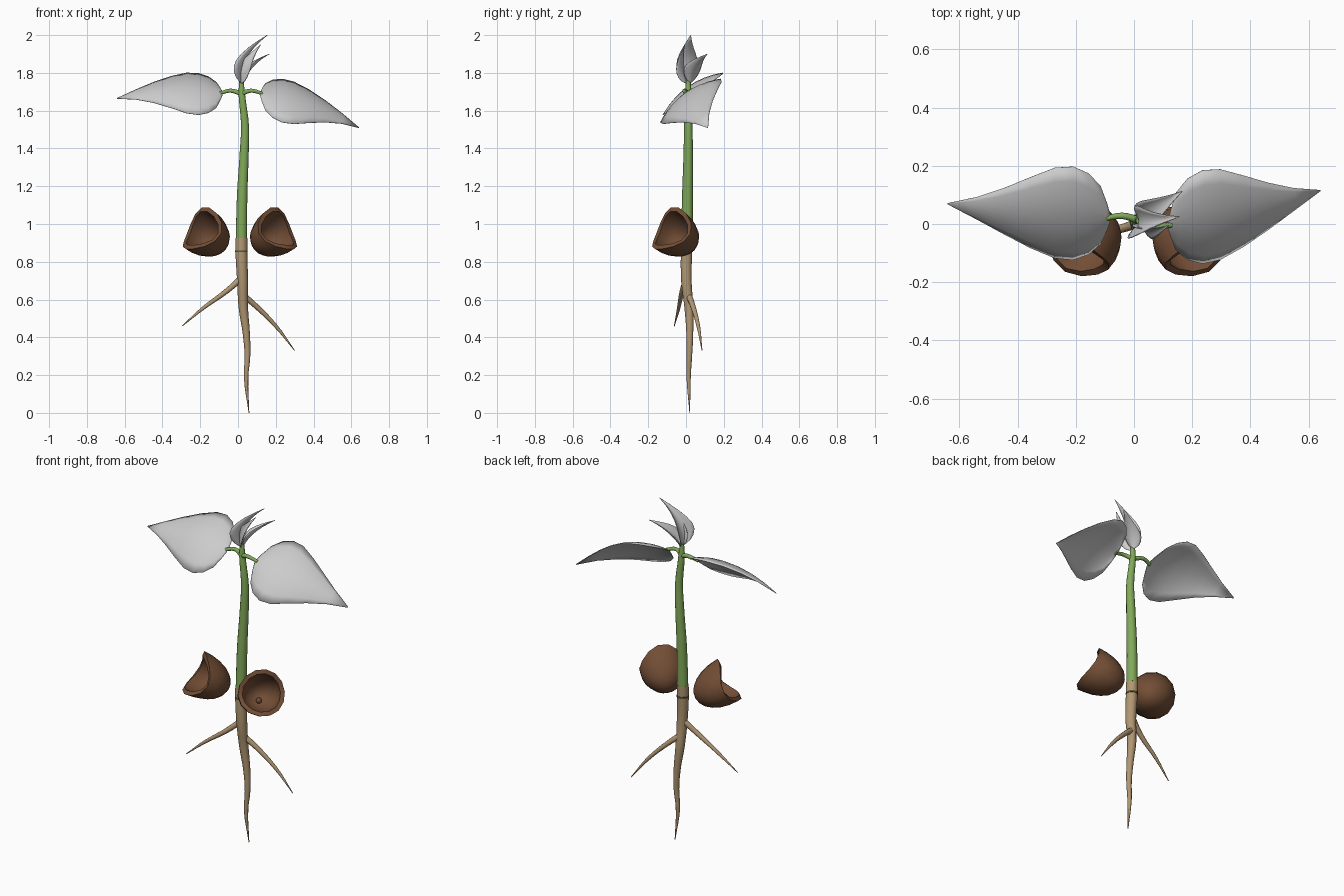
import bpy, bmesh, math
from mathutils import Vector

if "Cube" in bpy.data.objects:
    bpy.data.objects.remove(bpy.data.objects["Cube"])


def mat(name, rgb):
    m = bpy.data.materials.new(name)
    m.diffuse_color = (*rgb, 1)
    m.use_nodes = True
    m.node_tree.nodes["Principled BSDF"].inputs["Base Color"].default_value = m.diffuse_color
    return m


GREEN = mat("stem green", (0.22, 0.40, 0.10))
TAN = mat("root tan", (0.44, 0.31, 0.17))
BROWN = mat("husk brown", (0.17, 0.076, 0.036))
GREY = mat("leaf grey", (0.60, 0.60, 0.60))
OLIVE = mat("ring olive", (0.10, 0.10, 0.03))


def smooth(ob, angle=40):
    bpy.ops.object.select_all(action='DESELECT')
    ob.select_set(True)
    bpy.context.view_layer.objects.active = ob
    bpy.ops.object.shade_smooth_by_angle(angle=math.radians(angle))


def tube(name, pts, material):
    """Tapered round tube through (x, y, z, radius) points."""
    cu = bpy.data.curves.new(name, 'CURVE')
    cu.dimensions = '3D'
    cu.bevel_depth = 1
    cu.bevel_resolution = 3
    cu.resolution_u = 4
    cu.use_fill_caps = True
    sp = cu.splines.new('BEZIER')
    sp.bezier_points.add(len(pts) - 1)
    for bp, (x, y, z, r) in zip(sp.bezier_points, pts):
        bp.co = (x, y, z)
        bp.radius = r
        bp.handle_left_type = bp.handle_right_type = 'AUTO'
    cu.materials.append(material)
    ob = bpy.data.objects.new(name, cu)
    bpy.context.collection.objects.link(ob)
    bpy.context.view_layer.update()
    bpy.ops.object.select_all(action='DESELECT')
    ob.select_set(True)
    bpy.context.view_layer.objects.active = ob
    bpy.ops.object.convert(target='MESH')
    smooth(bpy.context.view_layer.objects.active)


def mesh_grid(name, rows, material, closed=False):
    """Skin a grid of points; closed rows wrap round."""
    bm = bmesh.new()
    vs = [[bm.verts.new(p) for p in row] for row in rows]
    n = len(rows[0])
    for a, b in zip(vs, vs[1:]):
        for j in range(n if closed else n - 1):
            k = (j + 1) % n
            bm.faces.new((a[j], b[j], b[k], a[k]))
    bmesh.ops.remove_doubles(bm, verts=bm.verts, dist=1e-5)
    bmesh.ops.recalc_face_normals(bm, faces=bm.faces)
    me = bpy.data.meshes.new(name)
    bm.to_mesh(me)
    bm.free()
    me.materials.append(material)
    ob = bpy.data.objects.new(name, me)
    bpy.context.collection.objects.link(ob)
    return ob


WIDTHS = [(0, .06), (.03, .3), (.08, .62), (.17, .87), (.28, 1), (.4, .97),
          (.55, .76), (.7, .5), (.85, .24), (1, .01)]


def leaf(name, p0, p1, p2, side, lift):
    """Pointed blade along a curved midrib, its edges drooping by lift."""
    p0, p1, p2, side = map(Vector, (p0, p1, p2, side))
    normal = (p2 - p0).cross(side).normalized()
    if normal.z < 0:
        normal.negate()
    rows = []
    for t, w in WIDTHS:
        mid = p0 * (1 - t) ** 2 + p1 * 2 * t * (1 - t) + p2 * t * t
        rows.append([mid + side * w * v - normal * lift * w * v * v
                     for v in (-1, -.75, -.5, -.25, 0, .25, .5, .75, 1)])
    ob = mesh_grid(name, rows, GREY)
    mod = ob.modifiers.new("thickness", 'SOLIDIFY')
    mod.thickness = .003
    mod.offset = 0
    smooth(ob, 60)


def husk(name, sx):
    """Open half seed shell with a saddle-shaped rim, facing out and up."""
    axis = Vector((.62 * sx, -.62, .48)).normalized()
    centre = Vector((.218 * sx + (.02 if sx < 0 else 0), -.085, .965))
    u = axis.cross(Vector((0, 0, 1))).normalized()
    v = u.cross(axis)
    n, steps = 14, 6

    def ring(f, radius, depth):
        a = f * math.pi / 2
        row = []
        for j in range(n):
            p = 2 * math.pi * j / n
            rim = -.03 * math.cos(2 * p) * math.sin(a) ** 4
            row.append(centre + (u * math.cos(p) + v * math.sin(p)) * radius * math.sin(a)
                       + axis * (rim - depth * math.cos(a)))
        return row
    rows = [ring(i / steps, .128, .185) for i in range(steps + 1)]
    rows += [ring(i / steps, .104, .155) for i in range(steps, -1, -1)]
    smooth(mesh_grid(name, rows, BROWN, closed=True), 45)
    # small knob inside the shell
    bpy.ops.mesh.primitive_uv_sphere_add(segments=10, ring_count=6, radius=.016,
                                         location=centre - axis * .135 - v * .03)
    ob = bpy.context.object
    ob.name = name + "_knob"
    ob.data.materials.append(BROWN)
    smooth(ob)


# stem and leaf stalks
tube("stem", [(.018, .005, .92, .031), (.022, .008, 1.15, .029), (.033, .012, 1.38, .025),
              (.037, .012, 1.52, .022), (.02, .012, 1.69, .018), (.018, .012, 1.76, .012)], GREEN)
tube("left_stalk", [(.018, .012, 1.69, .013), (-.04, .028, 1.706, .011),
                    (-.095, .02, 1.692, .009)], GREEN)
tube("right_stalk", [(.018, .012, 1.69, .013), (.07, -.008, 1.706, .011),
                     (.13, -.003, 1.69, .009)], GREEN)

# main root with collar, ring and side roots
tube("main_root", [(.018, .005, .925, .032), (.018, .003, .86, .032), (.024, .002, .7, .029),
                   (.028, .015, .56, .025), (.044, .02, .42, .019), (.05, .018, .3, .015),
                   (.043, .014, .19, .012), (.058, .02, 0, .002)], TAN)
tube("collar_ring", [(.018, .004, .851, .0335), (.018, .004, .861, .0335)], OLIVE)
tube("left_side_root", [(.02, .005, .715, .017), (-.06, -.02, .645, .014),
                        (-.19, -.04, .55, .009), (-.295, -.062, .46, .002)], TAN)
tube("right_side_root", [(.03, .015, .62, .017), (.09, .035, .57, .014),
                         (.2, .065, .46, .01), (.3, .085, .33, .002)], TAN)

# two broad leaves
leaf("left_leaf", (-.082, .02, 1.693), (-.3, -.01, 1.777), (-.64, .07, 1.665), (0, .16, .11), .045)
leaf("right_leaf", (.118, -.005, 1.69), (.35, -.015, 1.716), (.64, .115, 1.51), (0, .16, .115), .045)

# young leaves at the top, folded round the shoot
leaf("upper_bud_leaf", (.018, .005, 1.745), (.0, -.01, 1.88), (.155, .025, 2.0), (.012, .056, .0), -.035)
leaf("lower_bud_leaf", (.022, .02, 1.745), (.06, .04, 1.84), (.165, .112, 1.9), (-.025, .04, -.01), -.025)
leaf("front_bud_leaf", (.02, .0, 1.745), (.035, -.04, 1.85), (.12, -.005, 1.95), (.03, -.02, -.01), -.015)

# split seed husk
husk("left_husk", -1)
husk("right_husk", 1)
